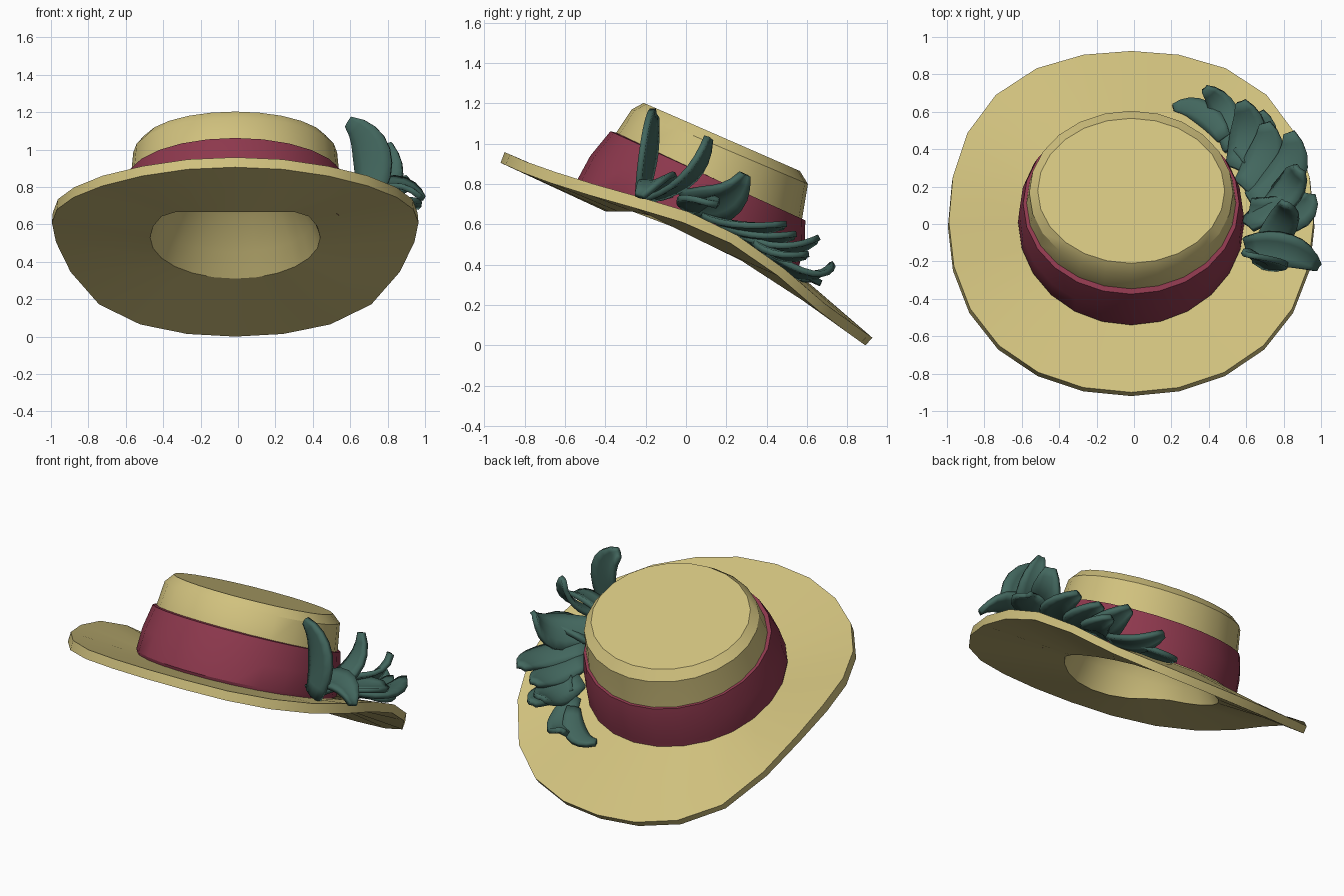
import bpy, bmesh, math
from mathutils import Vector

if "Cube" in bpy.data.objects:
    bpy.data.objects.remove(bpy.data.objects["Cube"])

N = 24
CX = -0.015


def material(name, rgb):
    m = bpy.data.materials.new(name)
    m.diffuse_color = (*rgb, 1)
    m.use_nodes = True
    m.node_tree.nodes["Principled BSDF"].inputs["Base Color"].default_value = m.diffuse_color
    return m


straw = material("straw", (0.635, 0.535, 0.208))
wine = material("wine_ribbon", (0.27, 0.04, 0.075))
green = material("leaf_green", (0.055, 0.135, 0.112))


def lerp_table(table, y):
    """Piecewise linear height lookup."""
    for (y0, z0), (y1, z1) in zip(table, table[1:]):
        if y <= y1:
            break
    return z0 + (z1 - z0) * (y - y0) / (y1 - y0)


# Rings: tilted ellipses given by front point, back point (y, z) and x radius;
# bump pushes the diagonals outward
def ring(front, back, rx, heights=None, dz=0, bump=0):
    pts = []
    for i in range(N):
        a = 2 * math.pi * i / N
        k = 1 + bump * math.sin(2 * a) ** 2 * (1.25 if math.sin(a) > 0 else 0.65)
        t = (1 + k * math.sin(a)) / 2
        y = front[0] + (back[0] - front[0]) * t
        z = front[1] + (back[1] - front[1]) * t
        if heights:
            z = lerp_table(heights, y) + dz
        pts.append((CX + k * rx * math.cos(a), y, z))
    return pts


def finish(bm, name, mat, angle):
    bmesh.ops.recalc_face_normals(bm, faces=bm.faces)
    me = bpy.data.meshes.new(name)
    bm.to_mesh(me)
    bm.free()
    me.materials.append(mat)
    ob = bpy.data.objects.new(name, me)
    bpy.context.collection.objects.link(ob)
    bpy.ops.object.select_all(action='DESELECT')
    ob.select_set(True)
    bpy.context.view_layer.objects.active = ob
    bpy.ops.object.shade_smooth_by_angle(angle=math.radians(angle))
    return ob


def loft(name, rings, mat, closed=False, angle=30):
    bm = bmesh.new()
    vs = [[bm.verts.new(p) for p in r] for r in rings]
    pairs = list(zip(vs, vs[1:])) + ([(vs[-1], vs[0])] if closed else [])
    for a, b in pairs:
        for i in range(N):
            j = (i + 1) % N
            bm.faces.new((a[i], a[j], b[j], b[i]))
    if not closed:
        bm.faces.new(vs[0])
        bm.faces.new(vs[-1])
    return finish(bm, name, mat, angle)


# Straw hat: domed inside of crown, hole, curved brim, crown outside
edge = [(-0.93, 0.945), (-0.75, 0.865), (-0.4, 0.755), (-0.25, 0.715), (0, 0.64),
        (0.15, 0.59), (0.45, 0.385), (0.7, 0.17), (0.89, 0.035), (0.93, 0.007)]
hole = [(-0.5, 0.665), (-0.22, 0.665), (0.05, 0.53), (0.5, 0.31)]
loft("straw_hat", [
    ring((-0.08, 0.96), (0.26, 0.80), 0.20),
    ring((-0.22, 0.92), (0.37, 0.65), 0.33),
    ring((-0.34, 0.80), (0.45, 0.45), 0.42),
    ring((-0.4, 0), (0.5, 0), 0.455, hole),
    ring((-0.92, 0), (0.89, 0), 0.98, edge, -0.035, 0.04),
    ring((-0.9, 0), (0.925, 0), 0.975, edge, 0.027, 0.04),
    ring((-0.5, 0.785), (0.545, 0.365), 0.585),
    ring((-0.35, 1.05), (0.575, 0.62), 0.56),
    ring((-0.27, 1.17), (0.605, 0.8), 0.545),
    ring((-0.21, 1.203), (0.565, 0.865), 0.50),
], straw)

# Ribbon band
loft("ribbon_band", [
    ring((-0.535, 0.78), (0.555, 0.365), 0.60),
    ring((-0.54, 0.82), (0.56, 0.39), 0.605),
    ring((-0.475, 0.94), (0.59, 0.5), 0.60),
    ring((-0.375, 1.062), (0.592, 0.62), 0.578),
    ring((-0.345, 1.055), (0.57, 0.625), 0.55),
    ring((-0.44, 0.83), (0.53, 0.42), 0.56),
], wine, closed=True)


# Leaves: curved blades through base, middle and tip, tapering to the tip
def leaf(i, base, mid, tip, side, width):
    b, m, t, s = map(Vector, (base, mid, tip, side))
    c = 2 * m - (b + t) / 2
    bm = bmesh.new()
    rows = []
    steps = 8
    for k in range(steps + 1):
        u = k / steps
        p = b * (1 - u) ** 2 + c * 2 * u * (1 - u) + t * u * u
        tan = (2 * (1 - u) * (c - b) + 2 * u * (t - c)).normalized()
        w = (s - tan * s.dot(tan)).normalized()
        n = tan.cross(w)
        half = width / 2 * (0.22 + 0.78 * math.sin(math.pi * (0.14 + 0.84 * u)) ** 0.9)
        rows.append([bm.verts.new(p + w * half * q + n * 0.2 * half * abs(q))
                     for q in (-1, -0.5, 0, 0.5, 1)])
    for r0, r1 in zip(rows, rows[1:]):
        for q in range(4):
            bm.faces.new((r0[q], r0[q + 1], r1[q + 1], r1[q]))
    ob = finish(bm, "leaf_%02d" % i, green, 40)
    mod = ob.modifiers.new("thickness", 'SOLIDIFY')
    mod.thickness = 0.03
    mod.offset = 0


leaves = [
    ((0.69, -0.23, 0.72), (0.71, -0.20, 0.98), (0.59, -0.16, 1.15), (1, -0.35, 0), 0.21),
    ((0.64, -0.20, 0.73), (0.79, 0.0, 0.84), (0.80, 0.11, 1.03), (0.75, -0.4, 0), 0.17),
    ((0.60, -0.12, 0.73), (0.82, -0.14, 0.81), (0.98, -0.23, 0.74), (0, 1, 0.25), 0.18),
    ((0.60, 0.0, 0.72), (0.80, 0.17, 0.72), (0.88, 0.29, 0.85), (0.6, -0.2, 0.7), 0.22),
    ((0.62, 0.08, 0.66), (0.85, 0.06, 0.71), (0.94, 0.16, 0.70), (-0.3, 1, 0), 0.20),
    ((0.62, 0.12, 0.64), (0.82, 0.28, 0.60), (0.83, 0.49, 0.60), (1, -0.4, 0.2), 0.20),
    ((0.58, 0.2, 0.60), (0.70, 0.36, 0.55), (0.70, 0.54, 0.55), (1, -0.4, 0.2), 0.20),
    ((0.54, 0.3, 0.53), (0.61, 0.48, 0.49), (0.57, 0.65, 0.53), (1, 0, 0.25), 0.20),
    ((0.56, 0.36, 0.52), (0.68, 0.46, 0.46), (0.67, 0.60, 0.45), (1, -0.4, 0.2), 0.17),
    ((0.52, 0.4, 0.46), (0.48, 0.6, 0.36), (0.38, 0.72, 0.40), (0.9, 0.4, 0.15), 0.15),
    ((0.48, 0.46, 0.42), (0.36, 0.6, 0.34), (0.21, 0.62, 0.33), (0.3, 1, -0.2), 0.13),
]
for i, args in enumerate(leaves):
    leaf(i + 1, *args)
